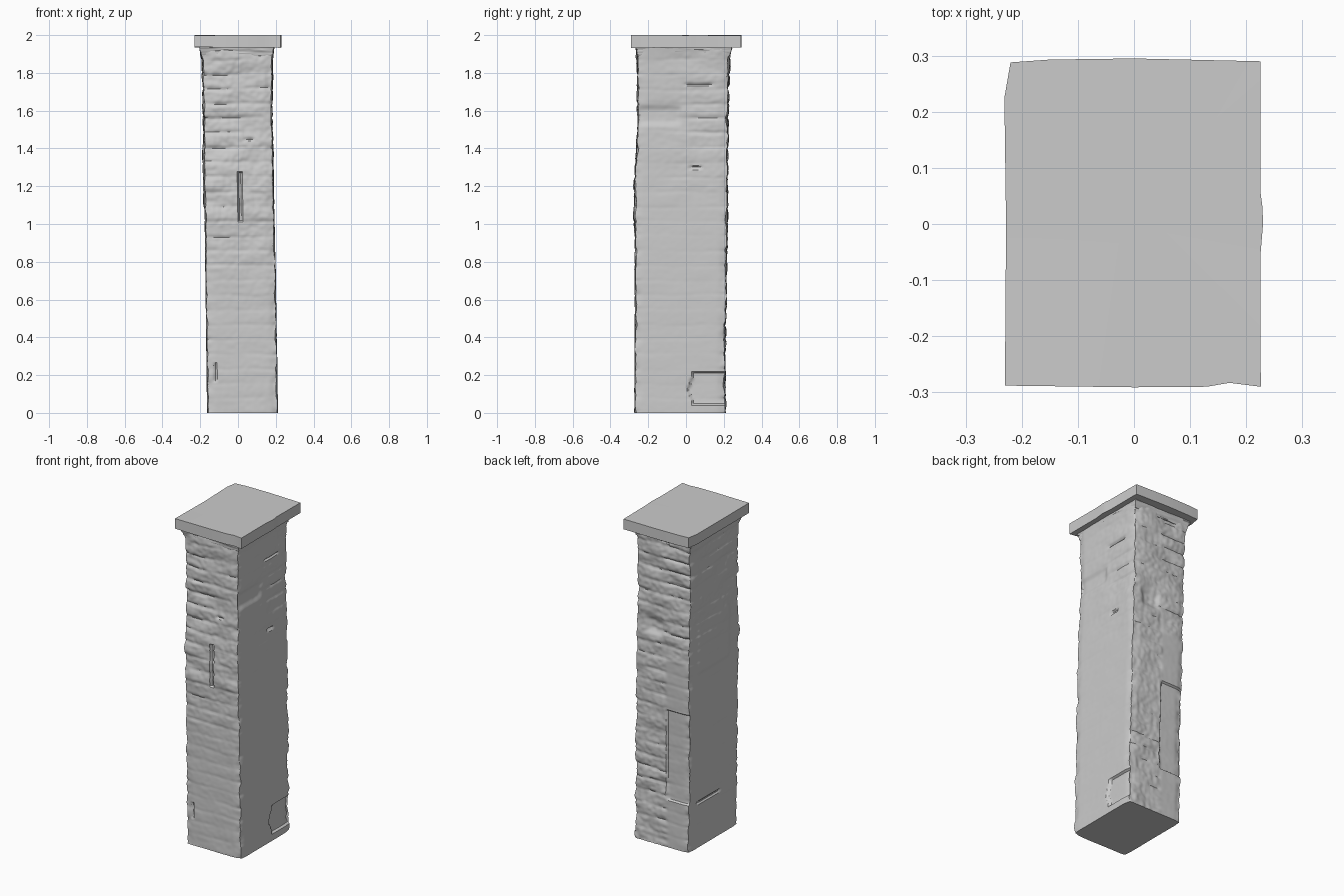
import bpy, bmesh, math
from mathutils import Vector, noise

cube = bpy.data.objects.get("Cube")
if cube:
    bpy.data.objects.remove(cube, do_unlink=True)

mat = bpy.data.materials.new("plain_grey_stone")
mat.use_nodes = True
GREY = (0.6, 0.6, 0.6, 1)
mat.diffuse_color = GREY
mat.node_tree.nodes["Principled BSDF"].inputs["Base Color"].default_value = GREY


def step(a, b, v):
    t = max(0.0, min(1.0, (v - a) / (b - a)))
    return t * t * (3 - 2 * t)


def box(u, z, u0, u1, z0, z1, soft=0.012):
    """1 inside a soft-edged rectangle on a face, 0 outside."""
    return (step(u0 - soft, u0, u) * (1 - step(u1, u1 + soft, u))
            * step(z0 - soft, z0, z) * (1 - step(z1, z1 + soft, z)))


def interp(table, z):
    for (z0, a), (z1, b) in zip(table, table[1:]):
        if z <= z1:
            return a + (b - a) * (z - z0) / (z1 - z0)
    return table[-1][1]


# Leaning side lines of the shaft: (height, position)
LEFT_LINE = [(0, 0.212), (0.7, 0.2), (1.5, 0.183), (1.85, 0.184), (1.94, 0.192)]
RIGHT_LINE = [(0, -0.163), (0.7, -0.172), (1.5, -0.182), (1.85, -0.19), (1.94, -0.205)]
FRONT_LINE = [(0, -0.273), (0.8, -0.27), (1.2, -0.274), (1.5, -0.256), (1.94, -0.258)]
BACK_LINE = [(0, 0.208), (0.4, 0.21), (1.0, 0.22), (1.6, 0.222), (1.85, 0.23), (1.94, 0.238)]
NORMALS = {"front": (0, -1), "left": (1, 0), "back": (0, 1), "right": (-1, 0)}
COURSE = 0.078


def roughness(face, u, z):
    """How strongly the masonry shows through the render coat."""
    if face == "front":
        return 0.25 + 0.75 * step(0.5, 1.2, z)
    if face == "left":
        return 0.12 + 0.6 * step(1.0, 1.5, z) * step(-0.3, 0.2, u)
    if face == "back":
        return 1.0 - 0.85 * box(u, z, -0.3, -0.03, 0, 1.15, 0.03)
    return 0.15 + 0.5 * step(1.1, 1.5, z)


def relief(face, u, z, edge):
    """Displacement along the face normal; edge is distance to the corner."""
    k = list(NORMALS).index(face)
    p = Vector((u, k * 7.3, z))
    r = roughness(face, u, z)
    corner = 1 - step(0.0, 0.05, edge)
    r = max(r, 0.6 * corner)
    # Uneven brick courses with soft joints
    wobble = 0.012 * noise.noise(p * 5)
    row = (z + wobble) / COURSE
    joint = math.exp(-((row - round(row)) * COURSE / 0.009) ** 2)
    patchy = max(0.0, 0.5 + noise.noise(Vector((u * 4, k * 3.1, z * 6))))
    brick = noise.noise(Vector((u * 3, k * 5.7, math.floor(row) * 1.7)))
    d = r * (0.009 * noise.noise(Vector((u * 7, k * 3, z * 12)))
             + 0.004 * noise.noise(p * 40) + 0.006 * brick - 0.008 * joint * patchy)
    # Worn corners
    d -= 0.005 * corner * (1 + noise.noise(p * 18))
    # Local damage on each face
    if face == "front":
        d -= 0.018 * box(u, z, 0.004, 0.016, 1.02, 1.27, 0.006)
        d -= 0.01 * box(u, z, -0.125, -0.118, 0.17, 0.26, 0.005)
        d -= 0.01 * box(u, z, 0.04, 0.08, 1.445, 1.452, 0.006)
    elif face == "left":
        rim = 0.025 * noise.noise(Vector((0, 1, z * 12)))
        d -= 0.014 * box(u, z, 0.03 + rim, 0.4, 0.05, 0.2 + rim, 0.008)
        d -= 0.01 * box(u, z, 0.0, 0.13, 1.735, 1.742, 0.006)
        d -= 0.01 * box(u, z, 0.02, 0.08, 1.295, 1.302, 0.006)
        d -= 0.012 * box(u, z, -0.24, -0.05, 1.55, 1.6, 0.04)
    elif face == "back":
        d -= 0.011 * box(u, z, -0.4, -0.02, 0.3, 0.85, 0.006)
        d -= 0.012 * box(u, z, 0.02, 0.1, 1.32, 1.38, 0.03)
    else:
        d -= 0.008 * box(u, z, -0.1, 0.13, 0.275, 0.283, 0.006)
        d += 0.006 * box(u, z, -0.15, 0.12, 1.1, 1.4, 0.03)
    return d


def make_object(name, bm):
    bmesh.ops.recalc_face_normals(bm, faces=bm.faces)
    mesh = bpy.data.meshes.new(name)
    bm.to_mesh(mesh)
    bm.free()
    mesh.materials.append(mat)
    obj = bpy.data.objects.new(name, mesh)
    bpy.context.collection.objects.link(obj)
    bpy.ops.object.select_all(action="DESELECT")
    obj.select_set(True)
    bpy.context.view_layer.objects.active = obj
    bpy.ops.object.shade_smooth_by_angle(angle=math.radians(40))
    return obj


# Shaft: stacked rings, each point pushed along its face normal
LEVELS, SEGS, TOP = 240, 40, 1.94
bm = bmesh.new()
rings = []
for i in range(LEVELS + 1):
    z = TOP * i / LEVELS
    x0, x1 = interp(RIGHT_LINE, z), interp(LEFT_LINE, z)
    y0, y1 = interp(FRONT_LINE, z), interp(BACK_LINE, z)
    corners = [(x0, y0), (x1, y0), (x1, y1), (x0, y1)]
    ring = []
    for f, face in enumerate(NORMALS):
        a, b = corners[f], corners[(f + 1) % 4]
        for j in range(SEGS):
            t = j / SEGS
            x, y = a[0] + (b[0] - a[0]) * t, a[1] + (b[1] - a[1]) * t
            edge = min(t, 1 - t) * math.dist(a, b)
            px, py = x, y
            touching = [face] if j else [face, list(NORMALS)[f - 1]]
            for side in touching:
                nx, ny = NORMALS[side]
                d = relief(side, x if ny else y, z, edge)
                px, py = px + nx * d, py + ny * d
            ring.append(bm.verts.new((px, py, z)))
    rings.append(ring)
for low, high in zip(rings, rings[1:]):
    for j in range(len(low)):
        k = (j + 1) % len(low)
        bm.faces.new((low[j], low[k], high[k], high[j]))
bm.faces.new(rings[0])
bm.faces.new(rings[-1])
make_object("shaft", bm)

# Capstone: slightly irregular slab with a chipped corner
OUTLINE = [(-0.23, -0.288), (0, -0.291), (0.13, -0.29), (0.17, -0.283), (0.226, -0.29),
           (0.225, -0.06), (0.23, 0), (0.229, 0.03), (0.225, 0.06), (0.225, 0.29),
           (0, 0.295), (-0.15, 0.293), (-0.22, 0.288), (-0.231, 0.225), (-0.228, 0)]
bm = bmesh.new()
base = bm.faces.new([bm.verts.new((x, y, 1.935)) for x, y in OUTLINE])
top = bmesh.ops.extrude_face_region(bm, geom=[base])
for v in top["geom"]:
    if isinstance(v, bmesh.types.BMVert):
        v.co.z = 1.995 + 0.005 * noise.noise(v.co * 6)
        v.co.z = min(2.0, v.co.z + 0.004)
    elif isinstance(v, bmesh.types.BMFace):
        cap_face = v
for v in bm.verts:
    if v.co.z < 1.95:
        v.co.z += 0.006 * noise.noise(v.co * 9)
if not base.is_valid or base not in bm.faces[:]:
    bm.faces.new([v for v in bm.verts if v.co.z < 1.95])
# Gently domed centre keeps the slab at full height
bmesh.ops.poke(bm, faces=[cap_face])
highest = max(bm.verts, key=lambda v: v.co.z)
centre = min(bm.verts, key=lambda v: v.co.xy.length if v.co.z > 1.95 else 9)
centre.co.z = 2.0
make_object("capstone", bm)

# Mortar bed squeezed out under the capstone
bm = bmesh.new()
bmesh.ops.create_cube(bm, size=1)
bmesh.ops.subdivide_edges(bm, edges=bm.edges, cuts=11, use_grid_fill=True)
for v in bm.verts:
    flare = 1 + 0.06 * (v.co.z + 0.5)
    wave = 1 + 0.025 * noise.noise(v.co * 7)
    v.co = Vector((-0.006 + v.co.x * 0.375 * flare * wave,
                   -0.012 + v.co.y * 0.485 * flare * wave,
                   1.915 + v.co.z * 0.05))
make_object("mortar_bed", bm)
